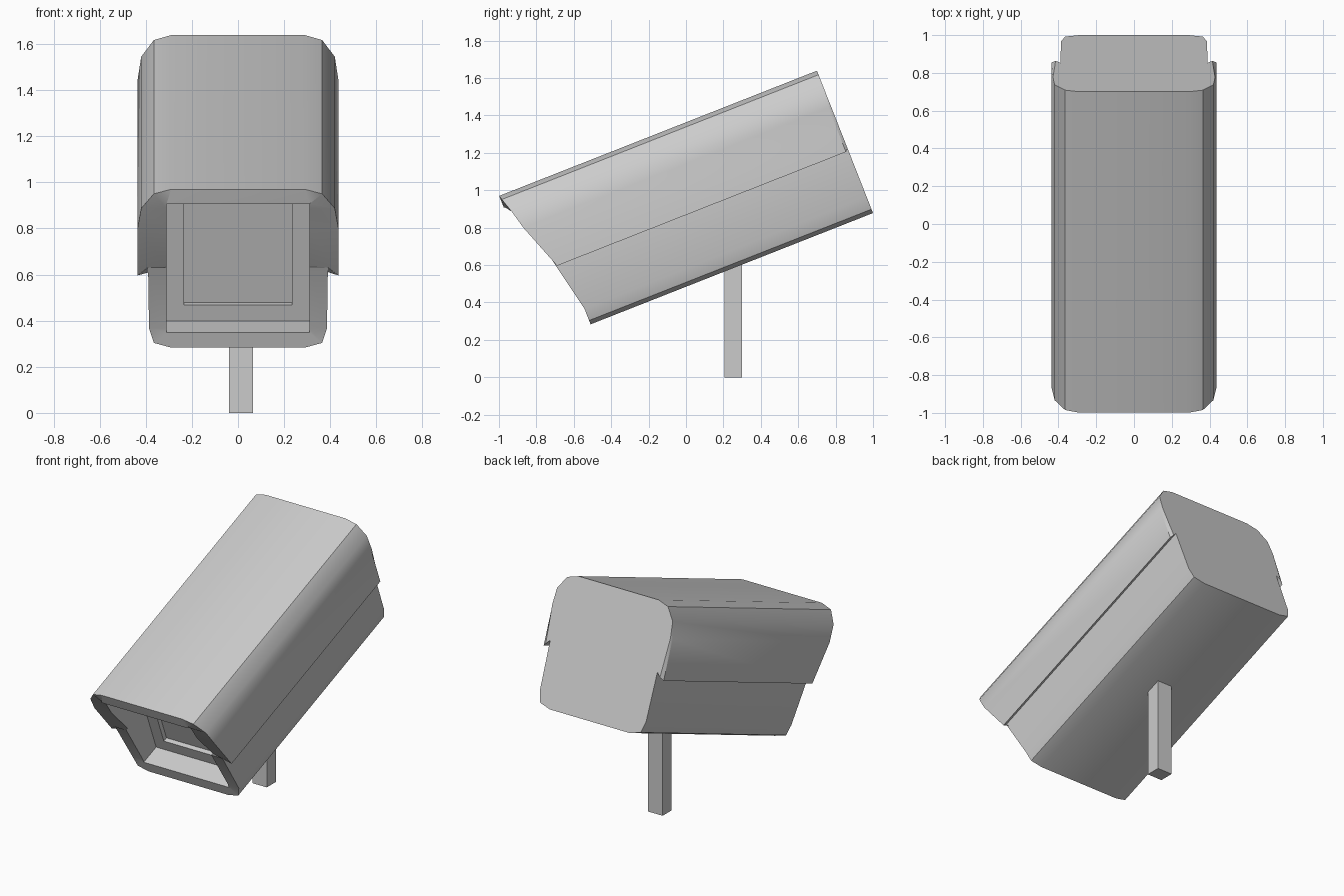
import bpy, bmesh, math

if "Cube" in bpy.data.objects:
    bpy.data.objects.remove(bpy.data.objects["Cube"])

TILT = math.radians(21.5)
C, S = math.cos(TILT), math.sin(TILT)


def place(x, u, v):
    """Housing space (u along the axis, v across it) to world, from the lower back edge."""
    return (x, 1.0 + C * u - S * v, 0.878 + S * u + C * v)


# Half cross-section, bottom to top: x, v, u of the slanted front
half = [(0.29, 0.0, -1.623), (0.365, 0.022, -1.623), (0.386, 0.09, -1.623),
        (0.39, 0.40, -1.69), (0.436, 0.357, -1.675), (0.436, 0.612, -1.768),
        (0.42, 0.717, -1.795), (0.365, 0.795, -1.82), (0.29, 0.818, -1.826)]


def window(x_in, low, high, depth=None):
    """Rectangular opening with one point for each outline point."""
    out, v_run = [], low
    for x, v, u in half:
        v_run = max(v_run, min(max(v, low), high))
        out.append((x_in, u if depth is None else depth, v_run))
    return out


# Back plate is slightly narrower than the hood sides
plate = [(x, 0, v) for x, v, _ in half]
plate[4] = (0.415, 0, 0.372)
plate[5] = (0.429, 0, 0.612)
hood_end = [(x, -0.015 if i in (4, 5) else 0, v) for i, (x, v, _) in enumerate(half)]

rings = [plate, hood_end,
         [(x, u, v) for x, v, u in half],
         window(0.31, 0.07, 0.75),
         window(0.31, 0.07, 0.75, -1.485),
         window(0.235, 0.145, 0.68, -1.485),
         window(0.235, 0.145, 0.68, -1.455)]

# Camera housing with hood and stepped front recess
bm = bmesh.new()
loops = []
for ring in rings:
    full = ring + [(-x, u, v) for x, u, v in reversed(ring)]
    loops.append([bm.verts.new(place(*p)) for p in full])
for a, b in zip(loops, loops[1:]):
    for i in range(len(a)):
        j = (i + 1) % len(a)
        bm.faces.new((a[i], a[j], b[j], b[i]))
bm.faces.new(loops[0])
bm.faces.new(loops[-1])
bmesh.ops.remove_doubles(bm, verts=bm.verts, dist=0.0005)
bmesh.ops.recalc_face_normals(bm, faces=bm.faces)
mesh = bpy.data.meshes.new("camera_housing")
bm.to_mesh(mesh)
bm.free()
housing = bpy.data.objects.new("camera_housing", mesh)
bpy.context.collection.objects.link(housing)
bpy.context.view_layer.objects.active = housing
housing.select_set(True)
bpy.ops.object.shade_smooth_by_angle(angle=math.radians(30))

# Square support post
bpy.ops.mesh.primitive_cube_add(size=1, location=(0.0125, 0.253, 0.31))
post = bpy.context.object
post.name = "support_post"
post.scale = (0.105, 0.094, 0.62)
